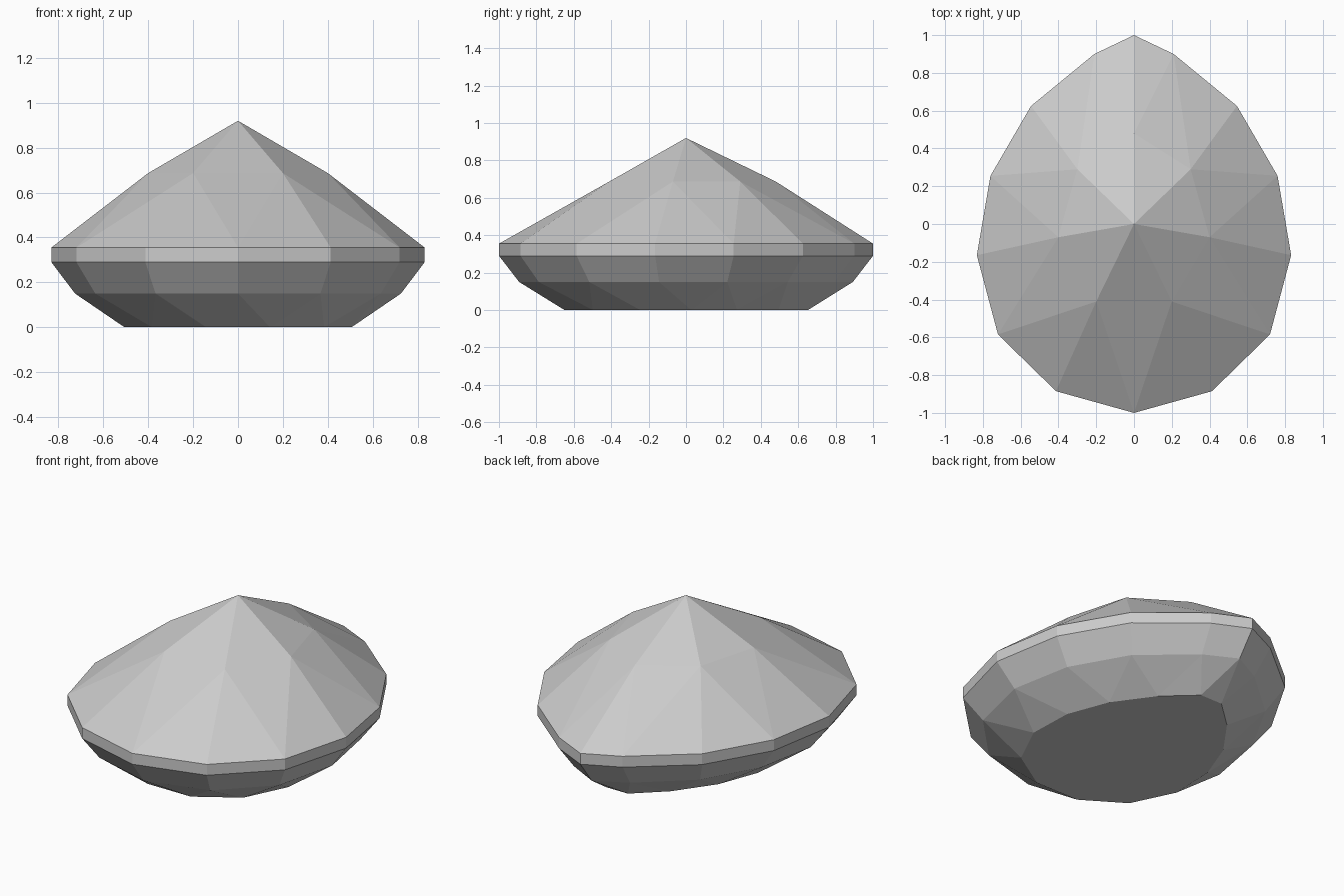
import bpy
import bmesh
from mathutils import Vector

if "Cube" in bpy.data.objects:
    bpy.data.objects.remove(bpy.data.objects["Cube"])

# girdle outline: right half, from back tip to front tip, then mirrored (14 sides)
half = [(0, 1), (.21, .90), (.545, .625), (.76, .255), (.832, -.165),
        (.72, -.585), (.413, -.885), (0, -1)]
outline = [Vector(p) for p in half + [(-x, y) for x, y in half[-2:0:-1]]]
N = len(outline)

bm = bmesh.new()


def inset(pts, d):
    return [p * (1 - d / p.length) for p in pts]


def ring(pts, z):
    return [bm.verts.new((p.x, p.y, z)) for p in pts]


middles = [(outline[i] + outline[(i + 1) % N]) / 2 for i in range(N)]
table = ring(inset(middles, .30), 0)
crown = ring(inset(outline, .108), .15)
girdle_low = ring(outline, .29)
girdle_top = ring(outline, .355)
# seven break points where the pointed side's long facets meet
breaks = ring([Vector(p) for p in [(0, .48), (.30, .29), (.40, -.07), (.20, -.41),
                                   (-.20, -.41), (-.40, -.07), (-.30, .29)]], .687)
apex = bm.verts.new((0, 0, .92))

# flat table, triangular facets, crown facets and girdle band
bm.faces.new(table)
for i in range(N):
    j = (i + 1) % N
    bm.faces.new((table[i], crown[i], crown[j]))
    bm.faces.new((table[i], crown[j], table[j]))
    bm.faces.new((crown[i], girdle_low[i], girdle_low[j], crown[j]))
    bm.faces.new((girdle_low[i], girdle_top[i], girdle_top[j], girdle_low[j]))

# pointed side: long kites to the apex and pairs of triangles below each break
for k in range(7):
    a, b = breaks[k], breaks[(k + 1) % 7]
    g = [girdle_top[(2 * k + n) % N] for n in range(3)]
    bm.faces.new((apex, a, b))
    bm.faces.new((a, g[1], b))
    bm.faces.new((a, g[0], g[1]))
    bm.faces.new((b, g[1], g[2]))

bmesh.ops.recalc_face_normals(bm, faces=bm.faces)
mesh = bpy.data.meshes.new("cut_gem")
bm.to_mesh(mesh)
bm.free()
bpy.context.collection.objects.link(bpy.data.objects.new("cut_gem", mesh))
